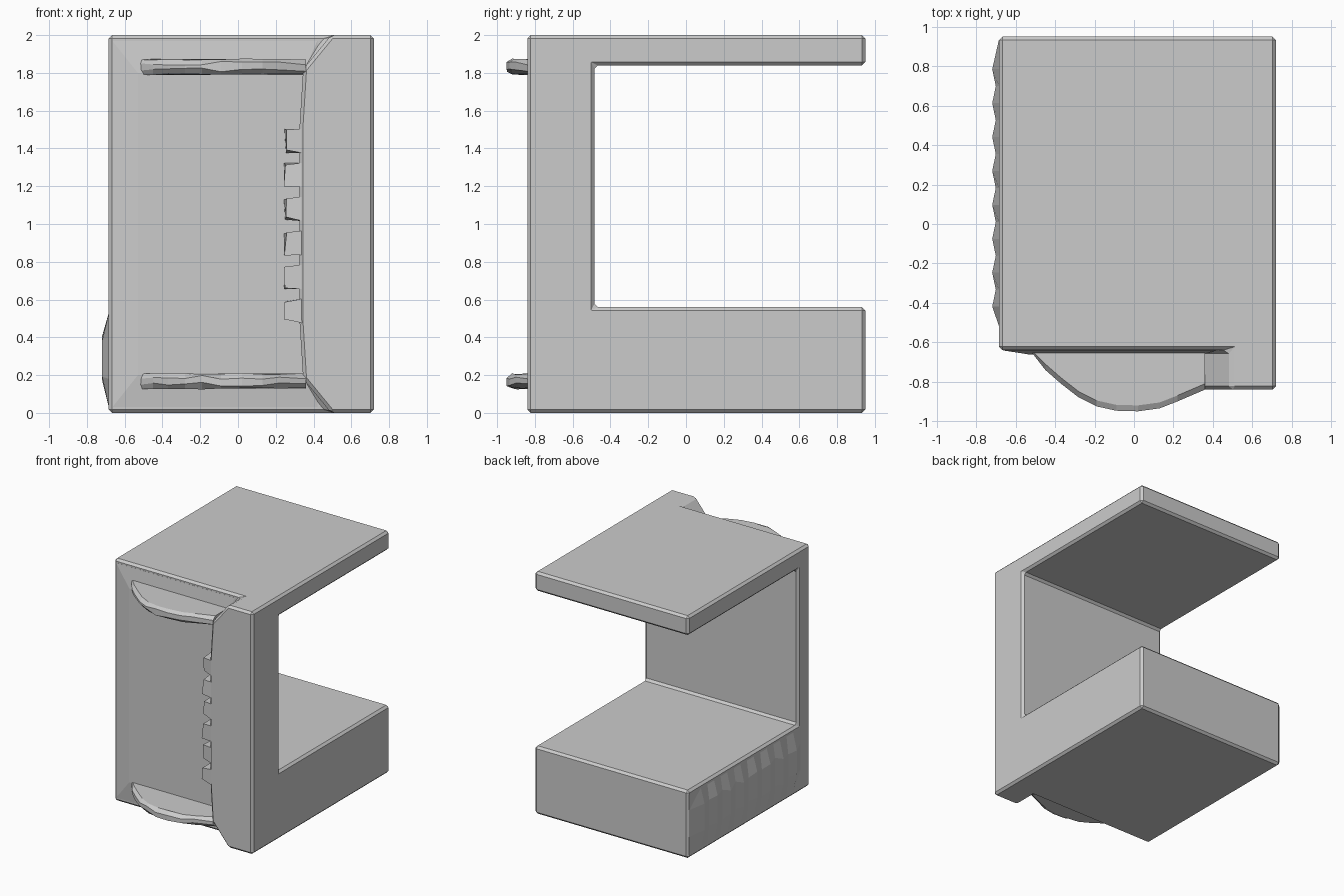
import bpy, bmesh, random
from mathutils import Vector

if "Cube" in bpy.data.objects:
    bpy.data.objects.remove(bpy.data.objects["Cube"])

random.seed(4)


def jit(a):
    return random.uniform(-a, a)


def loft(name, rings):
    """Closed solid skinned through rings of equal point count."""
    bm = bmesh.new()
    vs = [[bm.verts.new(p) for p in ring] for ring in rings]
    n = len(vs[0])
    for a, b in zip(vs, vs[1:]):
        for i in range(n):
            j = (i + 1) % n
            bm.faces.new((a[i], a[j], b[j], b[i]))
    bm.faces.new(vs[0])
    bm.faces.new(vs[-1])
    bmesh.ops.recalc_face_normals(bm, faces=bm.faces)
    return finish(name, bm)


def finish(name, bm):
    me = bpy.data.meshes.new(name)
    bm.to_mesh(me)
    bm.free()
    ob = bpy.data.objects.new(name, me)
    bpy.context.collection.objects.link(ob)
    return ob


# C-shaped body, extruded across x
c_profile = [(-0.84, 0), (0.95, 0), (0.95, 0.56), (-0.485, 0.56),
             (-0.485, 1.84), (0.95, 1.84), (0.95, 2), (-0.84, 2)]
body = loft("c_body", [[(x, y, z) for y, z in c_profile] for x in (-0.685, 0.72)])

# Front recess that leaves the raised side strip
half = [(-1, 1.1), (0.575, 1.1), (0.345, 0.82), (0.325, 0.5)]
recess = half + [(x, -z) for x, z in reversed(half)]
cutter = loft("recess_cutter", [[(x, y, z + 1) for x, z in recess] for y in (-1.2, -0.64)])
cutter.hide_render = True
cut = body.modifiers.new("recess", 'BOOLEAN')
cut.operation = 'DIFFERENCE'
cut.solver = 'EXACT'
cut.object = cutter
bev = body.modifiers.new("edge_bevel", 'BEVEL')
bev.width = 0.018
bev.segments = 1
bev.limit_method = 'ANGLE'
bev.angle_limit = 0.6

# Bake the modifiers and drop the cutter
deps = bpy.context.evaluated_depsgraph_get()
baked = bpy.data.meshes.new_from_object(body.evaluated_get(deps))
body.modifiers.clear()
body.data = baked
bpy.data.objects.remove(cutter)


# Slightly raised front panel with sloping border
def rect(x0, x1, z0, z1, y):
    return [(x0, y, z0), (x1, y, z0), (x1, y, z1), (x0, y, z1)]


loft("front_panel", [rect(-0.665, 0.42, 0.03, 1.97, -0.63),
                     rect(-0.665, 0.42, 0.03, 1.97, -0.641),
                     rect(-0.53, 0.345, 0.2, 1.8, -0.662)])

# Rough curved fins at the top and bottom of the panel
arc = [(-0.52, -0.65), (-0.45, -0.74), (-0.37, -0.81), (-0.28, -0.88),
       (-0.19, -0.925), (-0.09, -0.947), (0.02, -0.95), (0.13, -0.935),
       (0.22, -0.9), (0.36, -0.84)]


def fin(name, zc):
    rings = []
    for inset, z, rough in ((0.03, 0.04, 0.004), (0, 0.018, 0.012),
                            (0, -0.016, 0.012), (0.03, -0.04, 0.004)):
        ring = [(x, min(y + inset, -0.64), zc + z + jit(rough)) for x, y in arc]
        rings.append(ring + [(0.36, -0.63, zc + z), (-0.52, -0.63, zc + z)])
    loft(name, rings)


fin("upper_fin", 1.832)
fin("lower_fin", 0.168)

# Chipped teeth along the inner edge of the strip
for i in range(6):
    z = 0.54 + i * 0.18
    outer = [(0.25 + jit(0.008), y + jit(0.01), z + s + jit(0.012))
             for y, s in ((-0.815, -0.055), (-0.64, -0.055), (-0.64, 0.055), (-0.815, 0.055))]
    inner = [(0.345, y, z + s)
             for y, s in ((-0.835, -0.065), (-0.63, -0.065), (-0.63, 0.065), (-0.835, 0.065))]
    loft(f"strip_tooth_{i + 1}", [inner, outer])

# Ribbed grip on the left of the base: zigzag ridges fading out at the ends
steps = [(0.94, 0.0)]
for i in range(8):
    y = 0.785 - i * 0.172
    steps.append((y, 0.035))
    if i < 7:
        steps.append((y - 0.086, 0.017))
steps.append((-0.52, 0.0))
bm = bmesh.new()
rows = []
for y, d in steps:
    zs = ((0.03, 0), (0.18 + (jit(0.015) if d else 0), d),
          (0.40 + (jit(0.02) if d else 0), d), (0.53, 0))
    rows.append([bm.verts.new((-0.684 - k, y, z)) for z, k in zs])
for a, b in zip(rows, rows[1:]):
    for j in range(3):
        bm.faces.new((a[j], b[j], b[j + 1], a[j + 1]))
bmesh.ops.holes_fill(bm, edges=[e for e in bm.edges if e.is_boundary], sides=0)
bmesh.ops.recalc_face_normals(bm, faces=bm.faces)
finish("side_grip_ribs", bm)
